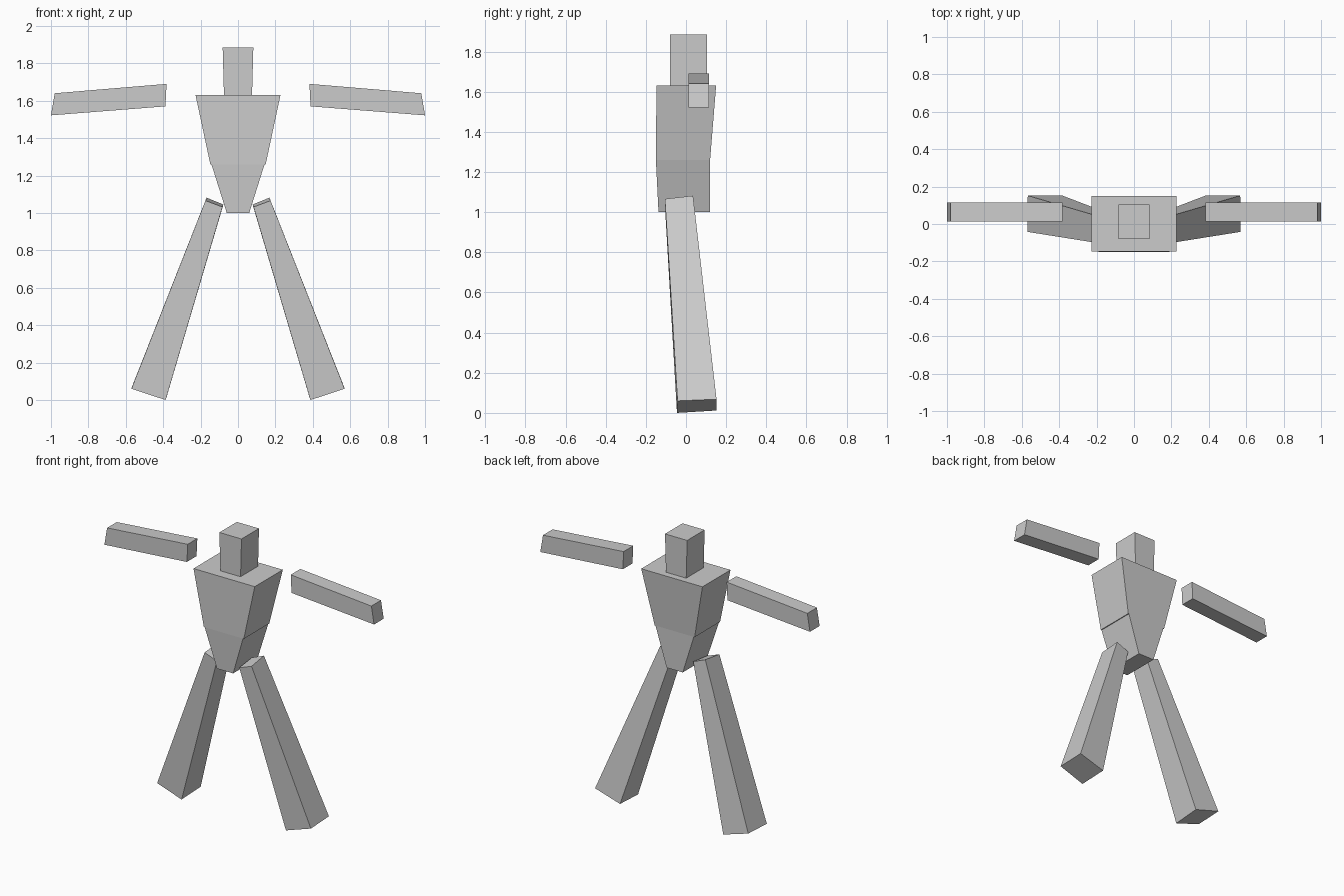
import bpy, bmesh

if "Cube" in bpy.data.objects:
    bpy.data.objects.remove(bpy.data.objects["Cube"])

grey = bpy.data.materials.new("plain grey")
grey.diffuse_color = (0.6, 0.6, 0.6, 1)
grey.use_nodes = True
grey.node_tree.nodes["Principled BSDF"].inputs["Base Color"].default_value = grey.diffuse_color


def block(name, start, end):
    """Solid block lofted between two four-cornered ends."""
    bm = bmesh.new()
    a = [bm.verts.new(p) for p in start]
    b = [bm.verts.new(p) for p in end]
    bm.faces.new(a)
    bm.faces.new(b)
    for i in range(4):
        j = (i + 1) % 4
        bm.faces.new((a[i], a[j], b[j], b[i]))
    bmesh.ops.recalc_face_normals(bm, faces=bm.faces)
    mesh = bpy.data.meshes.new(name)
    bm.to_mesh(mesh)
    bm.free()
    mesh.materials.append(grey)
    obj = bpy.data.objects.new(name, mesh)
    bpy.context.collection.objects.link(obj)


def level(half_width, front, back, z):
    """Horizontal rectangle centred on x."""
    w = half_width
    return [(-w, front, z), (w, front, z), (w, back, z), (-w, back, z)]


# Head, chest and tapered pelvis
block("head", level(0.075, -0.08, 0.105, 1.63), level(0.082, -0.08, 0.105, 1.885))
block("chest", level(0.148, -0.15, 0.12, 1.26), level(0.227, -0.147, 0.15, 1.63))
block("pelvis", level(0.06, -0.137, 0.12, 1.0), level(0.142, -0.15, 0.12, 1.26))

for side, s in (("left", 1), ("right", -1)):
    # Outstretched arm, drooping slightly
    block(side + "_arm",
          [(s * x, y, z) for x, y, z in ((0.388, 0.013, 1.57), (0.388, 0.115, 1.57),
                                         (0.382, 0.115, 1.69), (0.382, 0.013, 1.69))],
          [(s * x, y, z) for x, y, z in ((1.0, 0.013, 1.522), (1.0, 0.115, 1.522),
                                         (0.98, 0.115, 1.64), (0.98, 0.013, 1.64))])
    # Splayed leg, widening towards the foot
    block(side + "_leg",
          [(s * x, y, z) for x, y, z in ((0.083, -0.105, 1.032), (0.078, 0.035, 1.045),
                                         (0.168, 0.035, 1.082), (0.174, -0.105, 1.066))],
          [(s * x, y, z) for x, y, z in ((0.387, -0.045, 0.0), (0.383, 0.152, 0.012),
                                         (0.568, 0.152, 0.068), (0.57, -0.042, 0.06))])
